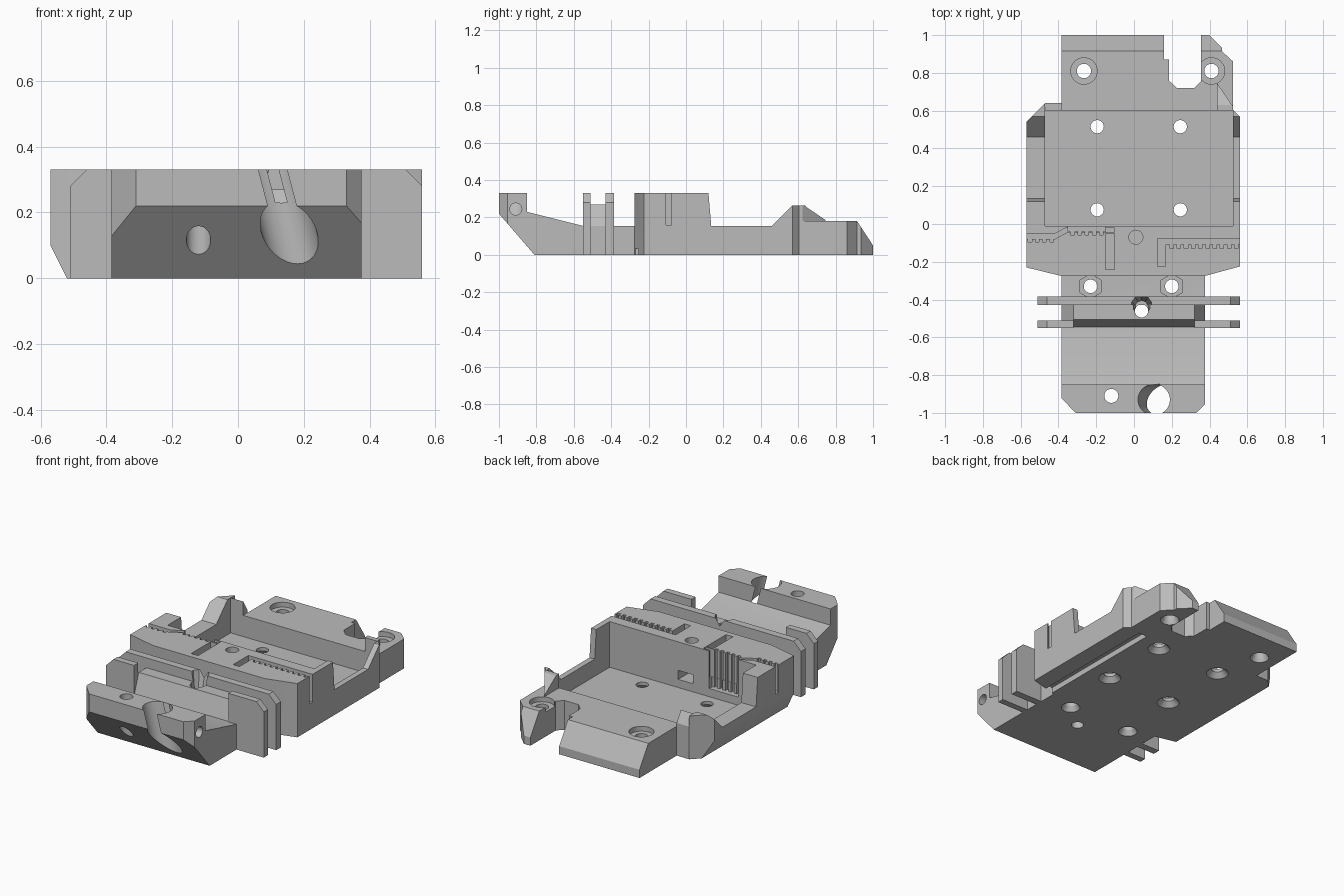
import bpy, bmesh
from mathutils import Vector

cube = bpy.data.objects.get("Cube")
if cube:
    bpy.data.objects.remove(cube)

grey = bpy.data.materials.new("plain_grey")
grey.use_nodes = True
colour = (0.5, 0.5, 0.5, 1)
grey.diffuse_color = colour
grey.node_tree.nodes["Principled BSDF"].inputs["Base Color"].default_value = colour


def add(name, bm):
    bmesh.ops.recalc_face_normals(bm, faces=bm.faces)
    mesh = bpy.data.meshes.new(name)
    bm.to_mesh(mesh)
    bm.free()
    mesh.materials.append(grey)
    obj = bpy.data.objects.new(name, mesh)
    bpy.context.collection.objects.link(obj)
    return obj


def prism(name, axis, pts, lo, hi):
    """Extrude a 2D outline along an axis."""
    place = {"x": lambda a, b, t: (t, a, b),
             "y": lambda a, b, t: (a, t, b),
             "z": lambda a, b, t: (a, b, t)}[axis]
    bm = bmesh.new()
    face = bm.faces.new([bm.verts.new(place(a, b, lo)) for a, b in pts])
    geo = bmesh.ops.extrude_face_region(bm, geom=[face])["geom"]
    shift = Vector(place(0, 0, hi - lo))
    bmesh.ops.translate(bm, vec=shift, verts=[v for v in geo if isinstance(v, bmesh.types.BMVert)])
    return add(name, bm)


def box(name, x0, x1, y0, y1, z0, z1):
    return prism(name, "z", [(x0, y0), (x1, y0), (x1, y1), (x0, y1)], z0, z1)


def rod(start, end, r1, r2=None, sides=32):
    """Cone or cylinder cutter between two points."""
    a, b = Vector(start), Vector(end)
    bm = bmesh.new()
    bmesh.ops.create_cone(bm, cap_ends=True, segments=sides, radius1=r1,
                          radius2=r1 if r2 is None else r2, depth=(b - a).length)
    turn = (b - a).to_track_quat("Z", "Y").to_matrix().to_4x4()
    bmesh.ops.transform(bm, matrix=turn, verts=bm.verts)
    bmesh.ops.translate(bm, vec=(a + b) / 2, verts=bm.verts)
    return add("cutter", bm)


def drill(x, y, r, z0=-0.1, z1=0.5, sides=32):
    return rod((x, y, z0), (x, y, z1), r, sides=sides)


def cut(part, cutters):
    """Subtract each cutter, then delete it."""
    bpy.context.view_layer.objects.active = part
    for c in cutters:
        c.hide_render = True
        mod = part.modifiers.new("cut", "BOOLEAN")
        mod.operation, mod.solver, mod.object = "DIFFERENCE", "EXACT", c
        bpy.ops.object.modifier_apply(modifier=mod.name)
        bpy.data.objects.remove(c)


# Front clamp with sloping saddle and nut shelf
front = prism("front_clamp", "x",
              [(-.81, 0), (-1, .22), (-1, .33), (-.85, .33), (-.85, .23),
               (-.55, .155), (-.275, .155), (-.275, 0)], -.385, .375)
cutters = [
    prism("cutter", "z", [(-.4, -.904), (-.4, -1.1), (-.2, -1.1), (-.31, -1)], -.1, .5),
    prism("cutter", "z", [(.4, -.93), (.4, -1.1), (.25, -1.1), (.33, -1)], -.1, .5),
    rod((.082, -.93, .42), (.2, -.93, -.03), .082),
    drill(-.12, -.91, .037),
    rod((.12, -.91, .245), (.5, -.91, .245), .032),
    drill(.04, -.46, .035),
]
for x in (-.23, .2):
    cutters += [drill(x, -.33, .036), drill(x, -.33, .065, .12, .3, sides=6),
                rod((x, -.33, -.01), (x, -.33, .04), .06, .03)]
cut(front, cutters)

# Ridge between the two fins
ridge = prism("fin_ridge", "x", [(-.545, .155), (-.505, .27), (-.43, .27), (-.43, .155)], -.32, .32)
shoulders = [
    prism("left_ridge_shoulder", "y", [(.32, .155), (.375, .155), (.32, .27)], -.51, -.43),
    prism("right_ridge_shoulder", "y", [(-.32, .155), (-.385, .155), (-.32, .27)], -.51, -.43),
]
cut(ridge, [drill(.04, -.46, .035), rod((.04, -.44, .2), (.04, -.43, .36), .035, .06, 10)])

# Upright fins with clipped corners
rear_fin = prism("rear_fin", "y",
                 [(-.51, 0), (-.385, 0), (-.385, .155), (.375, .155), (.375, 0), (.56, 0),
                  (.56, .28), (.51, .33), (-.46, .33), (-.51, .28)], -.43, -.385)
cut(rear_fin, [rod((.04, -.44, .2), (.04, -.43, .36), .035, .06, 10)])
prism("front_fin_left", "y",
      [(.375, 0), (.56, 0), (.56, .28), (.51, .33), (.32, .33), (.32, .155), (.375, .155)], -.55, -.51)
prism("front_fin_right", "y",
      [(-.385, 0), (-.51, 0), (-.51, .28), (-.46, .33), (-.32, .33), (-.32, .155), (-.385, .155)],
      -.55, -.51)


def lower_edge():
    # slanted lower edge along the right side
    return prism("cutter", "y", [(-.6, .15), (-.57, .1), (-.52, 0), (-.5, -.04), (-.6, -.04)], -.5, .8)


# Belt holder with two toothed slots
belt = prism("belt_holder", "z",
             [(-.57, -.01), (-.57, -.23), (-.385, -.275), (.375, -.275), (.56, -.225), (.56, -.01)], 0, .33)
slots = [
    lower_edge(),
    box("cutter", .125, .6, -.108, -.078, .16, .4),
    box("cutter", .125, .168, -.225, -.1, .16, .4),
    box("cutter", -.15, -.103, -.24, -.05, .16, .4),
    prism("cutter", "z", [(-.6, -.08), (-.42, -.08), (-.35, -.042), (-.103, -.042), (-.103, -.06),
                          (-.15, -.06), (-.345, -.06), (-.41, -.092), (-.6, -.092)][:4]
          + [(-.103, -.02), (-.36, -.02), (-.42, -.052), (-.6, -.052)], .16, .4),
    box("cutter", -.35, -.15, -.04, .05, .1, .4),
    box("cutter", -.04, .06, -.13, .05, .1, .155),
    drill(.01, -.07, .037, .1),
    box("cutter", .39, .45, -.4, .1, -.1, .035),
]
for i in range(10):
    x = .19 + i * .038
    slots.append(box("cutter", x, x + .019, -.13, -.1, .16, .4))
for i in range(5):
    x = -.335 + i * .038
    slots.append(box("cutter", x, x + .019, -.058, -.035, .1, .4))
for i in range(4):
    x = -.56 + i * .038
    slots.append(box("cutter", x, x + .019, -.096, -.07, .16, .4))
cut(belt, slots)

# Side walls of the tray
wall = [(-.01, 0), (-.01, .33), (.12, .33), (.135, .155), (.46, .155), (.57, .265), (.64, .265), (.64, 0)]
right_wall = prism("right_wall", "x", wall, -.57, -.47)
cut(right_wall, [lower_edge(),
                 prism("cutter", "z", [(-.6, .51), (-.47, .64), (-.47, .7), (-.6, .7)], -.1, .5)])
left_wall = prism("left_wall", "x", wall, .525, .56)
cut(left_wall, [prism("cutter", "z", [(.6, .53), (.525, .605), (.5, .7), (.6, .7)], -.1, .5)])
prism("right_corner_post", "x", [(.6, 0), (.6, .265), (.64, .2), (.64, 0)], -.47, -.385)

# Tray floor with four countersunk screw holes
tray = box("tray_floor", -.47, .525, -.01, .6, 0, .05)
cutters = [box("cutter", .39, .45, -.1, .58, -.1, .035)]
for x in (-.195, .245):
    for y in (.075, .515):
        cutters += [drill(x, y, .035), rod((x, y, -.001), (x, y, .03), .065, .035)]
cut(tray, cutters)

# Raised back plate with notch and counterbores
back = prism("back_plate", "x", [(.6, 0), (.6, .18), (.915, .18), (1, .05), (1, 0)], -.385, .525)
cutters = [
    prism("cutter", "z", [(.16, 1.1), (.16, .87), (.185, .87), (.185, .76), (.225, .72), (.32, .72),
                          (.355, .755), (.355, 1.1)], -.1, .5),
    prism("cutter", "z", [(.40, 1), (.465, .935), (.465, .915), (.525, .86), (.6, .86), (.6, 1.1),
                          (.40, 1.1)], -.1, .5),
]
for x in (-.265, .41):
    cutters += [drill(x, .81, .038), drill(x, .81, .07, .15, .3),
                rod((x, .81, -.001), (x, .81, .03), .055, .038)]
cut(back, cutters)

# Sloping brace where the left wall meets the back plate
brace = prism("left_brace", "x", [(.6, .18), (.6, .265), (.63, .265), (.755, .18)], .44, .525)
cut(brace, [prism("cutter", "z", [(.43, .76), (.54, .6), (.6, .6), (.6, .9), (.43, .9)], .1, .5)])

# Smooth the round holes, keep hard edges
parts = [o for o in bpy.context.scene.objects if o.type == "MESH" and grey.name in o.data.materials]
bpy.ops.object.select_all(action="DESELECT")
for o in parts:
    o.select_set(True)
bpy.context.view_layer.objects.active = front
bpy.ops.object.shade_smooth_by_angle(angle=.5)
